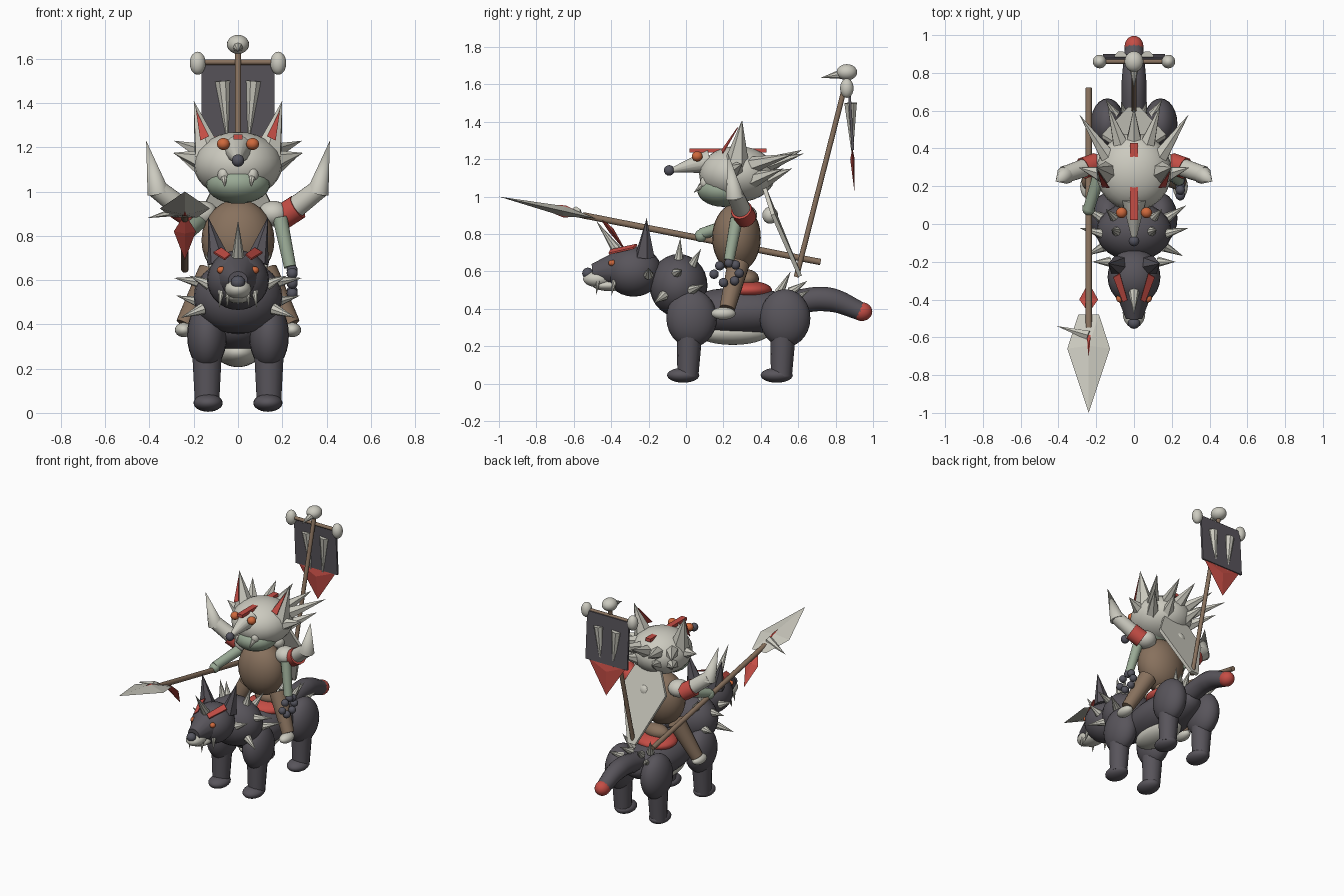
import bpy, bmesh
from mathutils import Vector, Matrix

cube = bpy.data.objects.get("Cube")
if cube:
    bpy.data.objects.remove(cube, do_unlink=True)


def material(name, r, g, b):
    m = bpy.data.materials.new(name)
    m.use_nodes = True
    m.diffuse_color = (r, g, b, 1)
    m.node_tree.nodes["Principled BSDF"].inputs["Base Color"].default_value = (r, g, b, 1)
    return m


fur = material("dark fur", .098, .09, .105)
bone = material("pale bone", .6, .59, .52)
red = material("red cloth", .56, .075, .06)
brown = material("brown leather", .245, .165, .11)
green = material("grey green skin", .32, .4, .3)
orange = material("orange eyes", .62, .14, .045)
steel = material("dark beads", .09, .09, .115)


def finish(name, mat, bm, smooth=False):
    bmesh.ops.recalc_face_normals(bm, faces=bm.faces)
    for f in bm.faces:
        f.smooth = smooth and len(f.verts) < 5
    me = bpy.data.meshes.new(name)
    bm.to_mesh(me)
    bm.free()
    me.materials.append(mat)
    ob = bpy.data.objects.new(name, me)
    bpy.context.collection.objects.link(ob)
    return ob


def ball(name, mat, loc, radii):
    bm = bmesh.new()
    size = Matrix.Diagonal(radii).to_4x4()
    bmesh.ops.create_uvsphere(bm, u_segments=24, v_segments=14, radius=1,
                              matrix=Matrix.Translation(loc) @ size)
    return finish(name, mat, bm, True)


def rod(name, mat, a, b, r1, r2=None, sides=14):
    a, b = Vector(a), Vector(b)
    turn = (b - a).to_track_quat("Z", "Y").to_matrix().to_4x4()
    bm = bmesh.new()
    bmesh.ops.create_cone(bm, cap_ends=True, segments=sides, radius1=r1,
                          radius2=r1 if r2 is None else r2, depth=(b - a).length,
                          matrix=Matrix.Translation((a + b) / 2) @ turn)
    return finish(name, mat, bm, sides > 8)


def spike(name, mat, a, b, r, sides=8):
    return rod(name, mat, a, b, r, 0, sides)


def plate(name, mat, points, offset):
    bm = bmesh.new()
    face = bm.faces.new([bm.verts.new(p) for p in points])
    grown = bmesh.ops.extrude_face_region(bm, geom=[face], use_keep_orig=True)
    moved = [v for v in grown["geom"] if isinstance(v, bmesh.types.BMVert)]
    bmesh.ops.translate(bm, verts=moved, vec=offset)
    return finish(name, mat, bm)


def gem(name, mat, outline, middle, offset):
    # Flat outline with a raised ridge point on both sides
    bm = bmesh.new()
    ring = [bm.verts.new(p) for p in outline]
    for s in (-1, 1):
        peak = bm.verts.new(Vector(middle) + Vector(offset) * s)
        for i, v in enumerate(ring):
            bm.faces.new((ring[i - 1], v, peak))
    return finish(name, mat, bm)


# Beast body
ball("beast_body", fur, (0, .29, .385), (.165, .34, .13))
ball("beast_belly", bone, (0, .25, .275), (.1, .2, .068))
ball("beast_mane", fur, (0, -.04, .525), (.2, .155, .168))
ball("beast_head", fur, (0, -.28, .6), (.14, .15, .135))
rod("beast_snout", fur, (0, -.36, .61), (0, -.5, .595), .1, .045)
ball("beast_muzzle", bone, (0, -.47, .56), (.06, .08, .045))
ball("beast_jaw", bone, (0, -.41, .525), (.06, .09, .03))
ball("beast_nose", steel, (0, -.525, .59), (.032, .03, .03))
spike("forehead_horn", bone, (0, -.36, .7), (0, -.48, .87), .03)

# Tail
curve = bpy.data.curves.new("tail", "CURVE")
curve.dimensions = "3D"
curve.bevel_depth = .065
curve.bevel_resolution = 4
curve.use_fill_caps = True
path = curve.splines.new("BEZIER")
path.bezier_points.add(2)
for p, (y, z) in zip(path.bezier_points, ((.55, .43), (.76, .45), (.94, .385))):
    p.co = (0, y, z)
    p.handle_left_type = p.handle_right_type = "AUTO"
path.bezier_points[2].radius = .75
curve.materials.append(fur)
bpy.context.collection.objects.link(bpy.data.objects.new("tail", curve))
ball("tail_tip", red, (0, .94, .385), (.05, .056, .05))

for s, side in ((1, "left_"), (-1, "right_")):
    # Beast legs
    for part, y in (("front", .02), ("back", .52)):
        ball(side + part + "_haunch", fur, (s * .14, y + .01, .35), (.09, .135, .155))
        rod(side + part + "_leg", fur, (s * .14, y - .01, .04), (s * .14, y, .3), .056, .07)
        ball(side + part + "_paw", fur, (s * .135, y - .035, .045), (.066, .086, .04))
    # Beast face
    spike(side + "beast_ear", fur, (s * .085, -.22, .68), (s * .135, -.21, .885), .055, 6)
    ball(side + "beast_eye", orange, (s * .075, -.395, .645), (.02, .02, .017))
    plate(side + "beast_brow", red, ((s * .035, -.4, .71), (s * .06, -.41, .69),
          (s * .11, -.28, .72), (s * .075, -.26, .74)), (0, -.004, .008))
    spike(side + "beast_fang", bone, (s * .045, -.47, .55), (s * .05, -.48, .475), .014)
    spike(side + "cheek_fang", bone, (s * .075, -.38, .55), (s * .085, -.4, .47), .016)
    # Mane and rump spikes
    for a, b in (((.13, -.2, .58), (.22, -.2, .62)), ((.17, -.05, .59), (.29, -.02, .61)),
                 ((.16, -.12, .47), (.26, -.17, .43)), ((.09, -.04, .66), (.12, -.03, .78)),
                 ((.1, .03, .63), (.15, .08, .72)), ((.17, .03, .5), (.28, .1, .53)),
                 ((.07, .5, .49), (.11, .56, .6)), ((.04, .56, .49), (.07, .65, .55)),
                 ((.1, .58, .45), (.15, .66, .5))):
        spike(side + "body_spike", bone, (s * a[0], a[1], a[2]), (s * b[0], b[1], b[2]), .027)
    # Rider legs
    rod(side + "rider_leg", brown, (s * .12, .28, .64), (s * .24, .22, .4), .06, .042)
    ball(side + "rider_foot", bone, (s * .245, .2, .375), (.04, .065, .033))
    # Shoulder armour ending in horns
    ball(side + "shoulder", bone, (s * .16, .31, .9), (.07, .07, .058))
    rod(side + "shoulder_band", red, (s * .2, .32, .885), (s * .27, .295, .93), .058)
    rod(side + "horn_base", bone, (s * .255, .3, .925), (s * .37, .26, 1.015), .05, .045)
    spike(side + "shoulder_horn", bone, (s * .36, .262, .995), (s * .415, .225, 1.23), .05, 12)
    # Rider face
    ball(side + "rider_eye", orange, (s * .066, .06, 1.215), (.029, .029, .027))
    spike(side + "rider_ear", bone, (s * .135, .27, 1.17), (s * .2, .3, 1.41), .07, 6)
    plate(side + "ear_lining", red, ((s * .13, .196, 1.25), (s * .17, .2, 1.23),
          (s * .19, .28, 1.37)), (0, -.006, 0))
    spike(side + "temple_spike", bone, (s * .16, .26, 1.14), (s * .295, .3, 1.175), .05, 6)
    spike(side + "tusk", bone, (s * .065, .11, 1.08), (s * .06, .04, 1.02), .025)
    ball(side + "tusk_root", bone, (s * .065, .105, 1.075), (.027, .03, .035))
    # Crest of spikes behind the head
    for a, b in (((.14, .36), (.29, .58)), ((.07, .42), (.14, .63))):
        for z, reach in ((1.17, 1), (1.09, .9)):
            spike(side + "crest_spike", bone, (s * a[0], a[1], z),
                  (s * b[0] * reach, b[1] * reach, z + .06), .045, 6)

# Saddle
ball("saddle", red, (0, .33, .5), (.14, .13, .05))
ball("saddle_pad", brown, (0, .33, .56), (.09, .06, .05))

# Rider body and head
ball("rider_torso", brown, (0, .27, .78), (.165, .13, .185))
ball("rider_head", bone, (0, .275, 1.12), (.2, .205, .15))
ball("rider_jaw", green, (0, .2, 1.035), (.145, .14, .09))
rod("rider_snout", bone, (0, .13, 1.19), (0, -.08, 1.14), .065, .012)
ball("rider_nose", steel, (0, -.09, 1.14), (.028, .028, .028))
plate("head_stripe", red, ((-.02, .02, 1.235), (.02, .02, 1.235),
      (.02, .43, 1.235), (-.02, .43, 1.235)), (0, 0, .022))
spike("crest_middle", bone, (0, .42, 1.16), (0, .62, 1.25), .05, 6)

# Arms, with a string of beads in the left hand
rod("left_arm", green, (.19, .27, .88), (.235, .23, .66), .034, .028)
rod("right_arm", green, (-.18, .27, .86), (-.24, .08, .8), .036, .03)
ball("right_hand", green, (-.24, .08, .79), (.034, .034, .034))
for y, z in ((.23, .645), (.18, .63), (.15, .585), (.2, .54), (.26, .55), (.285, .59), (.265, .635)):
    ball("bead", steel, (.245, y, z), (.025, .025, .025))

# Back cape
plate("cape", bone, ((-.1, .41, 1.04), (.1, .41, 1.04), (.17, .455, .9),
      (.03, .6, .57), (-.03, .6, .57), (-.17, .455, .9)), (0, .02, .008))
ball("cape_boss", bone, (0, .45, .9), (.045, .042, .045))

# Spear
rod("spear_shaft", brown, (-.24, .72, .65), (-.24, -.55, .9), .017)


def blade(name, mat, shape, thick):
    pts = [(-.24 + x, y, .775 - y * .225) for x, y in shape]
    gem(name, mat, pts, (-.24, -.65, .921), (0, thick * .22, thick))


blade("spear_blade", bone, ((-.055, -.48), (.055, -.48), (.113, -.66), (0, -1), (-.113, -.66)), .027)
blade("blade_inlay", red, ((-.025, -.52), (.025, -.52), (.032, -.66), (0, -.84), (-.032, -.66)), .032)
spike("spear_barb", bone, (-.24, -.59, .92), (-.41, -.54, .88), .028, 6)
gem("spear_tassel", red, ((-.24, -.47, .9), (-.19, -.4, .82), (-.24, -.31, .69),
    (-.29, -.4, .82)), (-.24, -.4, .82), (0, .012, .009))

# Banner
rod("banner_pole", brown, (0, .59, .57), (0, .86, 1.63), .014)
rod("banner_bar", brown, (-.18, .86, 1.585), (.18, .86, 1.585), .012)
plate("banner_cloth", fur, ((-.165, .865, 1.585), (.165, .865, 1.585),
      (.165, .885, 1.25), (-.165, .885, 1.25)), (0, .014, 0))
gem("banner_hem", red, ((-.15, .89, 1.26), (.15, .89, 1.26), (0, .9, 1.03)),
    (0, .89, 1.2), (0, .012, 0))
for s in (-1, 1):
    ball("bar_knob", bone, (s * .182, .86, 1.58), (.036, .036, .052))
    spike("banner_fang", bone, (s * .07, .88, 1.5), (s * .045, .89, 1.2), .036)
ball("bird_skull", bone, (0, .86, 1.665), (.05, .055, .043))
spike("bird_beak", bone, (0, .83, 1.655), (0, .72, 1.635), .026)
